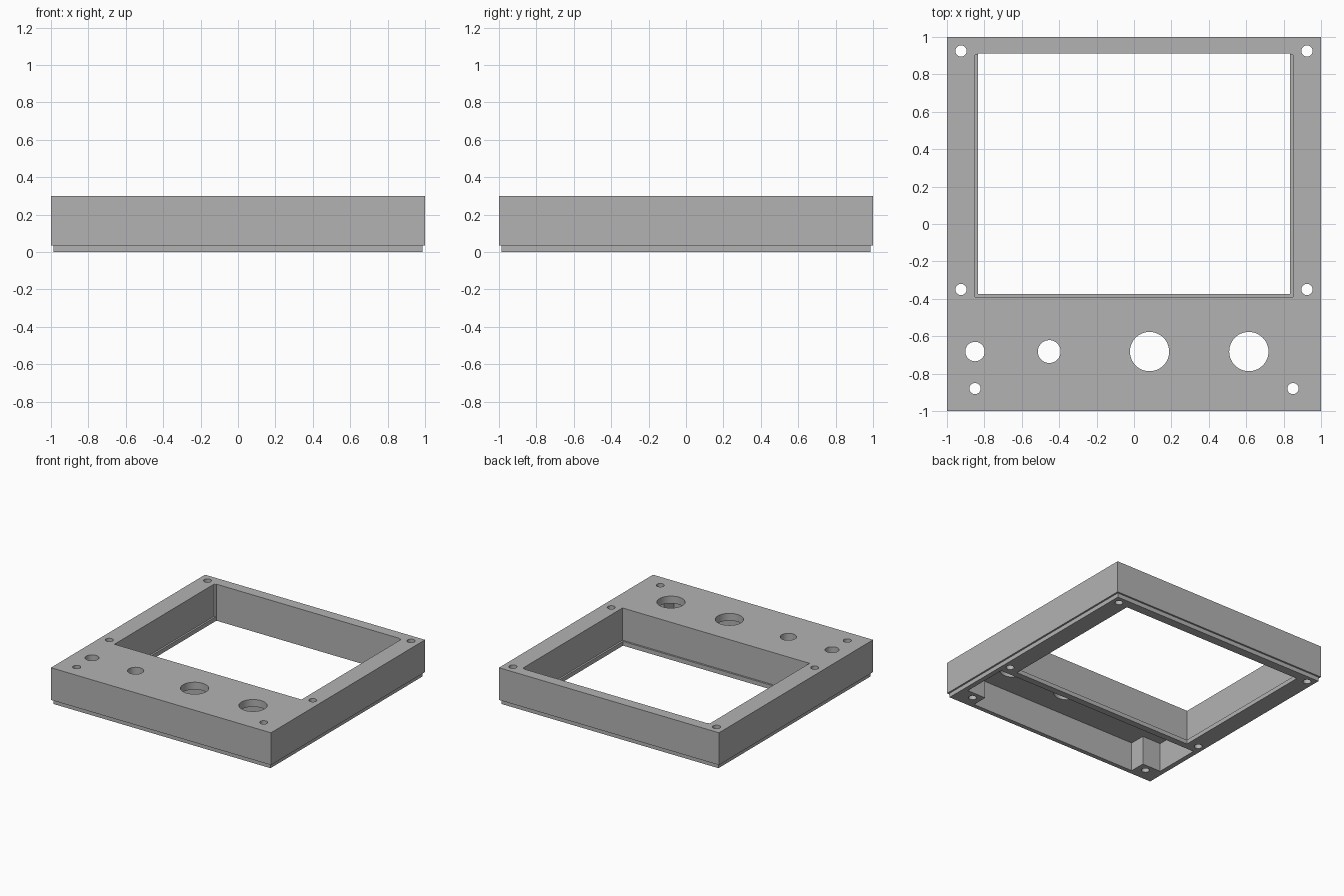
import bpy
import bmesh
from math import cos, sin, pi

cube = bpy.data.objects.get("Cube")
if cube:
    bpy.data.objects.remove(cube, do_unlink=True)

HEIGHT, LIP = 0.30, 0.035
BELOW, ABOVE = -0.1, 0.4

grey = bpy.data.materials.new("matte grey")
grey.use_nodes = True
COLOUR = (0.45, 0.45, 0.45, 1)
grey.diffuse_color = COLOUR
for node in grey.node_tree.nodes:
    if node.type == "BSDF_PRINCIPLED":
        node.inputs["Base Color"].default_value = COLOUR


def rectangle(x, y0, y1):
    return [(-x, y0), (x, y0), (x, y1), (-x, y1)]


def circle(cx, cy, r, sides=48):
    return [(cx + r * cos(2 * pi * i / sides), cy + r * sin(2 * pi * i / sides))
            for i in range(sides)]


def prism(name, outline, z0, z1, lip=0):
    """Extrude an outline upward, optionally with a stepped-in foot below."""
    bm = bmesh.new()
    base = bm.faces.new([bm.verts.new((x, y, z0)) for x, y in outline])
    top = bmesh.ops.extrude_face_region(bm, geom=[base], use_keep_orig=True)
    for v in top["geom"]:
        if isinstance(v, bmesh.types.BMVert):
            v.co.z = z1
    bmesh.ops.recalc_face_normals(bm, faces=bm.faces)
    if lip:
        bmesh.ops.inset_region(bm, faces=[base], thickness=0.02)
        foot = bmesh.ops.extrude_discrete_faces(bm, faces=[base])["faces"][0]
        for v in foot.verts:
            v.co.z -= lip
    mesh = bpy.data.meshes.new(name)
    bm.to_mesh(mesh)
    bm.free()
    mesh.materials.append(grey)
    obj = bpy.data.objects.new(name, mesh)
    bpy.context.collection.objects.link(obj)
    return obj


# Main frame with its stepped locating lip
frame = prism("panel_frame", rectangle(1, -1, 1), LIP, HEIGHT, lip=LIP)

# Display window with a narrow ledge at the bottom
cutters = [
    prism("window_cutter", rectangle(0.835, -0.375, 0.912), BELOW, ABOVE),
    prism("window_ledge_cutter", rectangle(0.85, -0.39, 0.904), LIP, ABOVE),
]

# Underside pocket, leaving a screw post in each front corner
half = [(0.775, -0.95), (0.775, -0.82), (0.945, -0.82), (0.945, -0.43)]
pocket = half + [(-x, y) for x, y in reversed(half)]
cutters.append(prism("pocket_cutter", pocket, BELOW, 0.24))

# Mirrored screw holes
for side in (-1, 1):
    for x, y in [(0.925, 0.925), (0.925, -0.35), (0.85, -0.88)]:
        cutters.append(prism("screw_cutter", circle(side * x, y, 0.03),
                             BELOW, ABOVE))

# Control holes along the front panel
for x, r in [(-0.85, 0.052), (-0.453, 0.061), (0.083, 0.105), (0.614, 0.105)]:
    cutters.append(prism("control_cutter", circle(x, -0.682, r), BELOW, ABOVE))

# Cut everything and bake the result
for cutter in cutters:
    cutter.hide_render = True
    cut = frame.modifiers.new(cutter.name, "BOOLEAN")
    cut.operation = "DIFFERENCE"
    cut.solver = "EXACT"
    cut.object = cutter

depsgraph = bpy.context.evaluated_depsgraph_get()
baked = bpy.data.meshes.new_from_object(frame.evaluated_get(depsgraph))
frame.modifiers.clear()
frame.data = baked
for cutter in cutters:
    bpy.data.objects.remove(cutter, do_unlink=True)

# Round hole walls smooth, all corners crisp
for obj in bpy.context.selected_objects:
    obj.select_set(False)
frame.select_set(True)
bpy.context.view_layer.objects.active = frame
bpy.ops.object.shade_smooth_by_angle(angle=pi / 6)
